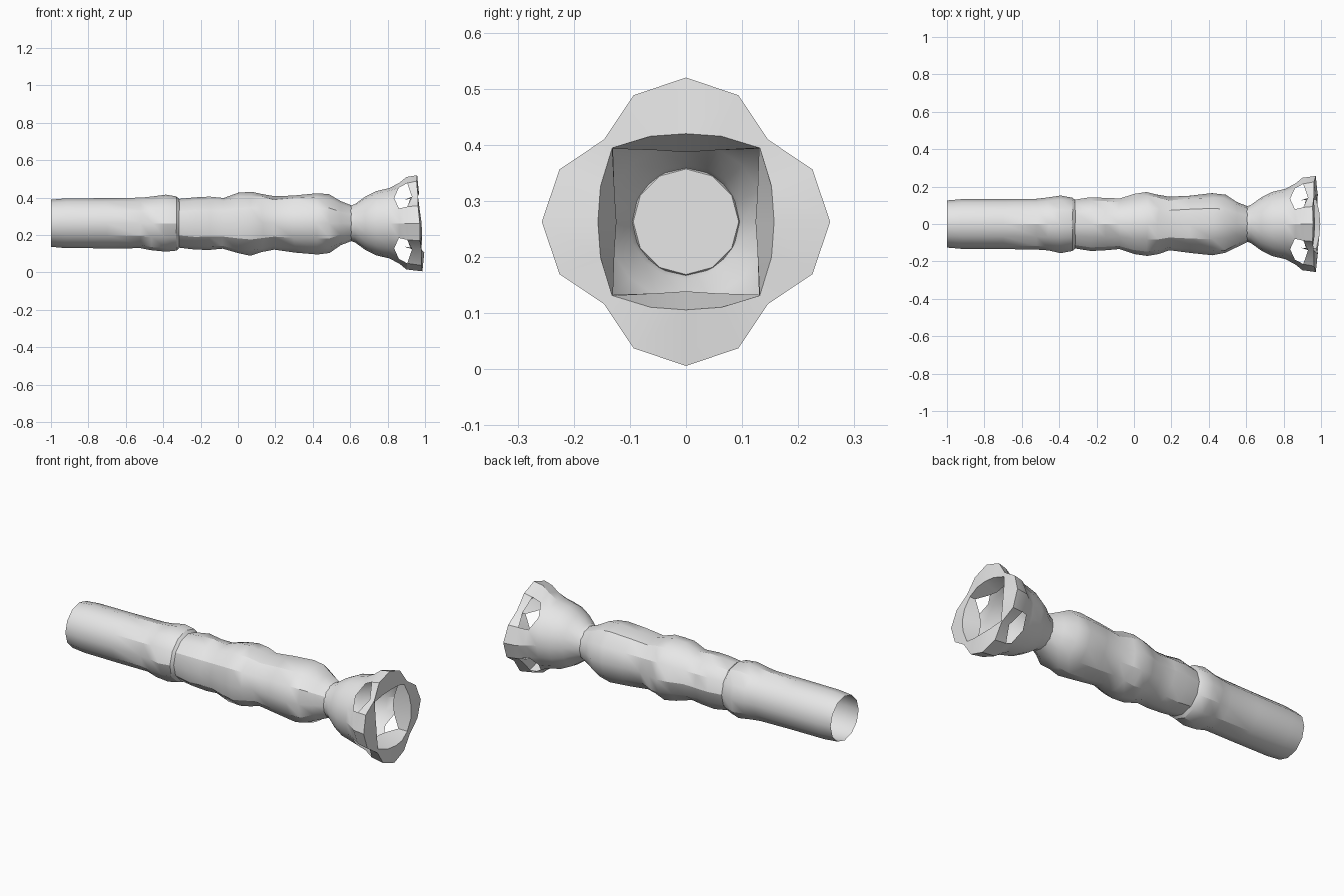
import bpy
import bmesh
import math
import random

random.seed(4)
CENTRE_Z = 0.263

cube = bpy.data.objects.get("Cube")
if cube:
    bpy.data.objects.remove(cube, do_unlink=True)

grey = bpy.data.materials.new("plain grey")
grey.use_nodes = True
grey.diffuse_color = (0.8, 0.8, 0.8, 1)
grey.node_tree.nodes["Principled BSDF"].inputs["Base Color"].default_value = (0.8, 0.8, 0.8, 1)


def add_ring(bm, sides, point):
    """Ring around the x axis; point(k) gives (x, radius) of vertex k."""
    ring = []
    for k in range(sides):
        a = 2 * math.pi * k / sides
        x, r = point(k)
        ring.append(bm.verts.new((x, r * math.cos(a), CENTRE_Z + r * math.sin(a))))
    return ring


def bridge(bm, a, b, keep=lambda k: True):
    n = len(a)
    for k in range(n):
        if keep(k):
            j = (k + 1) % n
            bm.faces.new((a[k], b[k], b[j], a[j]))


def finish(bm, name, angle=30):
    loose = [v for v in bm.verts if not v.link_faces]
    bmesh.ops.delete(bm, geom=loose, context='VERTS')
    mesh = bpy.data.meshes.new(name)
    bm.normal_update()
    bm.to_mesh(mesh)
    bm.free()
    mesh.materials.append(grey)
    obj = bpy.data.objects.new(name, mesh)
    bpy.context.collection.objects.link(obj)
    bpy.ops.object.select_all(action='DESELECT')
    obj.select_set(True)
    bpy.context.view_layer.objects.active = obj
    bpy.ops.object.shade_smooth_by_angle(angle=math.radians(angle))
    return obj


def tube(name, profile, sides, cap_end=False):
    """Open tube from (x, radius, roughness) stations."""
    bm = bmesh.new()
    rings = [add_ring(bm, sides, lambda k: (x + random.uniform(-rough, rough) * 1.2,
                                            r + random.uniform(-rough, rough)))
             for x, r, rough in profile]
    for a, b in zip(rings, rings[1:]):
        bridge(bm, a, b)
    if cap_end:
        bm.faces.new(rings[-1])
    return finish(bm, name)


# Smooth, open-ended grip
tube("handle", [(-1, 0.126, 0), (-0.92, 0.133, 0), (-0.7, 0.134, 0), (-0.52, 0.135, 0.002),
                (-0.46, 0.144, 0.004), (-0.39, 0.153, 0.004), (-0.33, 0.143, 0.003),
                (-0.308, 0.125, 0)], 12)

# Lumpy sleeve along the middle, tapering to the neck
tube("lumpy_sleeve", [(-0.318, 0.13, 0), (-0.23, 0.142, 0.004), (-0.15, 0.139, 0.005),
                      (-0.08, 0.138, 0.005), (0.0, 0.158, 0.006), (0.07, 0.170, 0.004),
                      (0.13, 0.160, 0.006), (0.19, 0.143, 0.004), (0.30, 0.152, 0.006),
                      (0.42, 0.164, 0.004), (0.485, 0.158, 0.005), (0.55, 0.120, 0.004),
                      (0.61, 0.094, 0)], 12, cap_end=True)

# Flared cup with a four-lobed rim and an opening between each pair of lobes
SIDES = 16


def lobe(k, centre, side, corner):
    """Value by position within a lobe: middle, halfway, gap."""
    return {0: centre, 1: side, 2: corner, 3: side}[k % 4]


def shift(k):
    """The lower lobe reaches slightly further forward."""
    return -0.014 * math.sin(2 * math.pi * k / SIDES)


bm = bmesh.new()
cup = [add_ring(bm, SIDES, lambda k: (x, r))
       for x, r in [(0.595, 0.092), (0.625, 0.102), (0.68, 0.142), (0.74, 0.172), (0.81, 0.188)]]
cup.append(add_ring(bm, SIDES, lambda k: (lobe(k, 0.865, 0.86, 0.835),
                                         lobe(k, 0.218, 0.206, 0.190))))
for a, b in zip(cup, cup[1:]):
    bridge(bm, a, b)

rim_back = add_ring(bm, SIDES, lambda k: (lobe(k, 0.90, 0.905, 0.93),
                                         lobe(k, 0.247, 0.232, 0.200)))
rim_tip = add_ring(bm, SIDES, lambda k: (lobe(k, 0.972, 0.968, 0.972) + shift(k),
                                        lobe(k, 0.257, 0.244, 0.207)))
rim_lip = add_ring(bm, SIDES, lambda k: (lobe(k, 0.982, 0.978, 0.965) + shift(k),
                                        lobe(k, 0.157, 0.165, 0.186)))
rim_curl = add_ring(bm, SIDES, lambda k: (lobe(k, 0.89, 0.895, 0.92),
                                         lobe(k, 0.124, 0.138, 0.184)))


def on_lobe(k):
    return k % 4 in (0, 3)


bridge(bm, cup[-1], rim_back, on_lobe)
bridge(bm, rim_back, rim_tip)
bridge(bm, rim_tip, rim_lip)
bridge(bm, rim_lip, rim_curl)
finish(bm, "flared_cup", 25)
